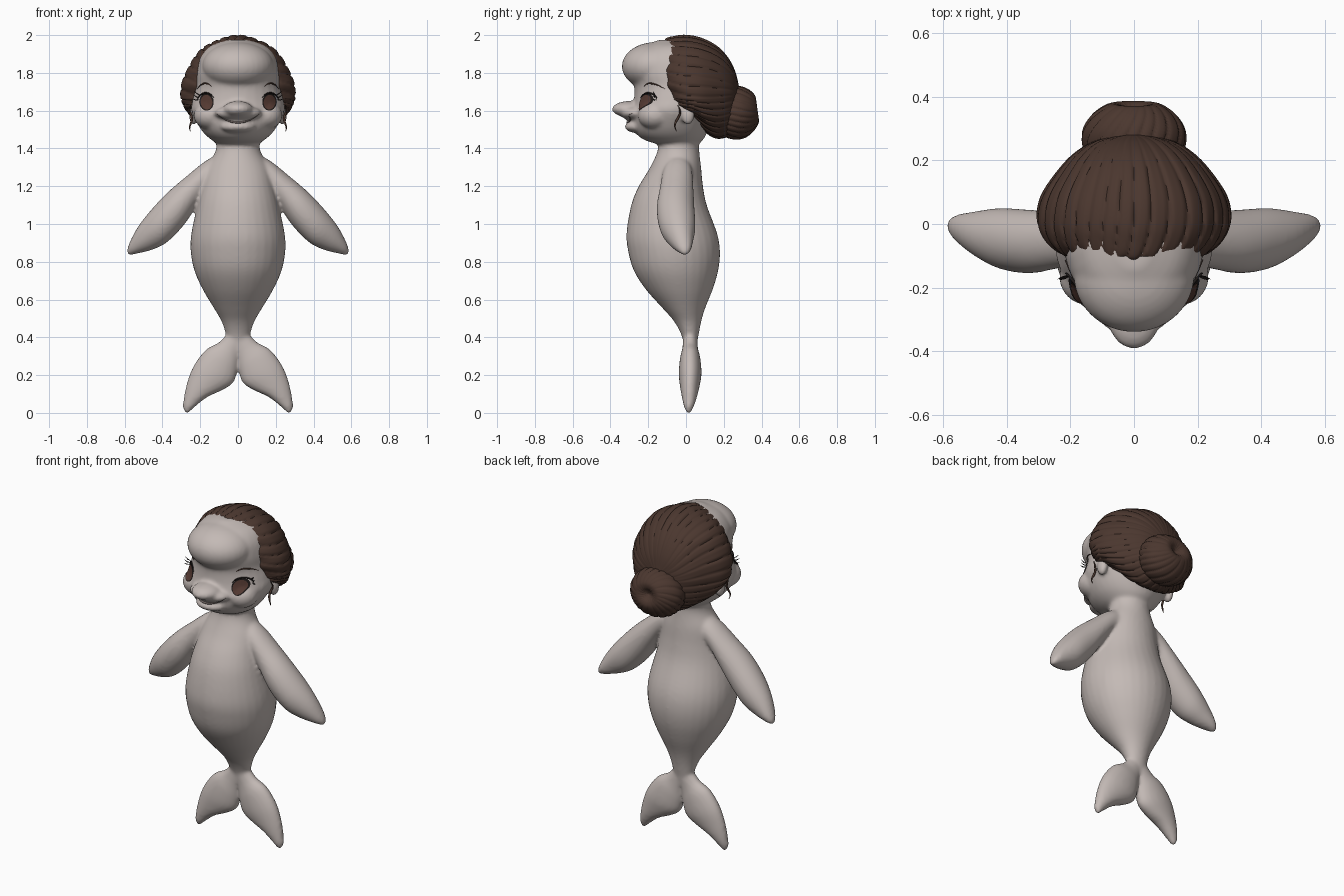
import bpy, bmesh
from math import sin, cos, pi, tau
from mathutils import Vector, Matrix
from mathutils.bvhtree import BVHTree

old = bpy.data.objects.get("Cube")
if old:
    bpy.data.objects.remove(old, do_unlink=True)


def material(name, rgb):
    mat = bpy.data.materials.new(name)
    mat.use_nodes = True
    mat.diffuse_color = (*rgb, 1)
    bsdf = mat.node_tree.nodes["Principled BSDF"]
    bsdf.inputs["Base Color"].default_value = (*rgb, 1)
    bsdf.inputs["Roughness"].default_value = 0.7
    return mat


SKIN = material("warm grey skin", (0.55, 0.49, 0.465))
HAIR = material("dark brown hair", (0.07, 0.038, 0.028))
IRIS = material("brown iris", (0.09, 0.042, 0.032))
DARK = material("lash black", (0.015, 0.011, 0.01))
CREASE = material("mouth crease", (0.2, 0.16, 0.15))


def finish(bm, name, mat, angle=None):
    bmesh.ops.recalc_face_normals(bm, faces=bm.faces[:])
    mesh = bpy.data.meshes.new(name)
    bm.to_mesh(mesh)
    bm.free()
    mesh.materials.append(mat)
    mesh.shade_smooth()
    if angle:
        mesh.set_sharp_from_angle(angle=angle)
    obj = bpy.data.objects.new(name, mesh)
    bpy.context.collection.objects.link(obj)
    return obj


def refine(stations, steps=5):
    """Catmull-Rom interpolation of rows of numbers."""
    rows = []
    last = len(stations) - 1
    for i in range(last):
        a, b = stations[max(i - 1, 0)], stations[i]
        c, d = stations[i + 1], stations[min(i + 2, last)]
        for k in range(steps):
            t = k / steps
            rows.append([q + t / 2 * (r - p + t * (2 * p - 5 * q + 4 * r - s + t * (3 * (q - r) + s - p)))
                         for p, q, r, s in zip(a, b, c, d)])
    return rows + [list(stations[-1])]


def loft(bm, rows, point, sides=32):
    """Skin rings of point(row, angle, fraction along the loft)."""
    rings = []
    for i, row in enumerate(rows):
        f = i / (len(rows) - 1)
        rings.append([bm.verts.new(point(row, tau * j / sides, f)) for j in range(sides)])
    for lo, hi in zip(rings, rings[1:]):
        for j in range(sides):
            k = (j + 1) % sides
            bm.faces.new((lo[j], lo[k], hi[k], hi[j]))
    bm.faces.new(rings[0])
    bm.faces.new(rings[-1])


def upright(row, a, f):
    z, half, front, back = row
    return (half * cos(a), (front + back) / 2 + (back - front) / 2 * sin(a), z)


def fin(side):
    def point(row, a, f):
        px, pz, qx, qz, y, h = row
        return (side * ((px + qx) / 2 + (px - qx) / 2 * cos(a)), y + h * sin(a),
                (pz + qz) / 2 + (pz - qz) / 2 * cos(a))
    return point


def blob(bm, centre, radii):
    m = Matrix.Translation(centre) @ Matrix.Diagonal((*radii, 1))
    bmesh.ops.create_uvsphere(bm, u_segments=32, v_segments=20, radius=1, matrix=m)


# Torso and head: height, half width, front, back
torso = [(0.33, 0.04, -0.01, 0.055), (0.4, 0.06, -0.02, 0.065), (0.48, 0.085, -0.06, 0.08),
         (0.55, 0.125, -0.12, 0.1), (0.65, 0.185, -0.21, 0.14), (0.75, 0.23, -0.275, 0.17),
         (0.85, 0.25, -0.305, 0.18), (0.95, 0.247, -0.315, 0.165), (1.1, 0.215, -0.29, 0.11),
         (1.2, 0.19, -0.25, 0.09), (1.3, 0.165, -0.19, 0.08), (1.39, 0.118, -0.15, 0.07),
         (1.48, 0.115, -0.14, 0.07)]
head = [(1.42, 0.1, -0.14, 0.06), (1.445, 0.14, -0.22, 0.09), (1.48, 0.18, -0.265, 0.11),
        (1.53, 0.215, -0.285, 0.13), (1.6, 0.247, -0.285, 0.15), (1.66, 0.24, -0.275, 0.18),
        (1.73, 0.225, -0.275, 0.2), (1.8, 0.22, -0.3, 0.2), (1.88, 0.2, -0.29, 0.18),
        (1.94, 0.15, -0.23, 0.14), (1.975, 0.06, -0.14, 0.05)]
# Fins: outer edge x z, inner edge x z, y centre, half thickness
flipper = [(0.08, 1.38, 0.1, 1.2, -0.04, 0.07), (0.17, 1.335, 0.16, 1.18, -0.045, 0.08),
           (0.27, 1.255, 0.215, 1.1, -0.05, 0.09), (0.37, 1.17, 0.29, 0.99, -0.055, 0.1),
           (0.46, 1.075, 0.38, 0.9, -0.045, 0.095), (0.53, 0.985, 0.46, 0.862, -0.03, 0.07),
           (0.575, 0.9, 0.54, 0.842, -0.012, 0.04), (0.59, 0.85, 0.575, 0.835, -0.005, 0.014)]
fluke = [(0.05, 0.43, -0.05, 0.4, 0.022, 0.035), (0.1, 0.375, -0.01, 0.3, 0.022, 0.042),
         (0.17, 0.335, 0.004, 0.22, 0.022, 0.055), (0.235, 0.25, 0.025, 0.16, 0.022, 0.06),
         (0.27, 0.16, 0.08, 0.122, 0.02, 0.052), (0.287, 0.08, 0.16, 0.085, 0.018, 0.04),
         (0.292, 0.03, 0.225, 0.035, 0.015, 0.026), (0.28, 0.0, 0.26, 0.0, 0.014, 0.012)]

bm = bmesh.new()
loft(bm, refine(torso), upright)
loft(bm, refine(head), upright)
for side in (-1, 1):
    loft(bm, refine(flipper), fin(side))
    loft(bm, refine(fluke), fin(side))
    blob(bm, (side * 0.145, -0.165, 1.575), (0.09, 0.09, 0.075))   # cheek
    blob(bm, (side * 0.235, 0.01, 1.575), (0.025, 0.035, 0.05))    # ear
blob(bm, (0, -0.16, 1.835), (0.19, 0.18, 0.128))    # forehead
blob(bm, (0, -0.265, 1.588), (0.125, 0.085, 0.042)) # upper lip
blob(bm, (0, -0.3, 1.608), (0.08, 0.092, 0.043))    # snout
blob(bm, (0, -0.25, 1.515), (0.095, 0.075, 0.034))  # lower lip
body = finish(bm, "body", SKIN)
remesh = body.modifiers.new("blend", "REMESH")
remesh.mode = "VOXEL"
remesh.voxel_size = 0.01
remesh.use_smooth_shade = True
soften = body.modifiers.new("soften", "SMOOTH")
soften.factor = 0.5
soften.iterations = 7

# Surface lookup for the face details
bpy.context.view_layer.update()
surface = BVHTree.FromObject(body, bpy.context.evaluated_depsgraph_get())


def on_face(x, z, lift=0.0):
    hit, normal, _, _ = surface.ray_cast(Vector((x, -1, z)), Vector((0, 1, 0)))
    return hit + normal * lift if hit else Vector((x, -0.1, z))


def strand(name, points, radius, mat, taper=True):
    curve = bpy.data.curves.new(name, "CURVE")
    curve.dimensions = "3D"
    curve.bevel_depth = radius
    curve.bevel_resolution = 2
    curve.use_fill_caps = True
    spline = curve.splines.new("POLY")
    spline.points.add(len(points) - 1)
    for i, (p, co) in enumerate(zip(spline.points, points)):
        p.co = (*co, 1)
        p.radius = 0.25 + sin(pi * i / (len(points) - 1)) if taper else 1
    curve.materials.append(mat)
    obj = bpy.data.objects.new(name, curve)
    bpy.context.collection.objects.link(obj)


def patch(name, cx, cz, rx, rz, lift, mat):
    """Oval plate that follows the face."""
    bm = bmesh.new()
    mid = bm.verts.new(on_face(cx, cz, lift))
    inner = None
    for r in (0.35, 0.7, 1):
        ring = [bm.verts.new(on_face(cx + rx * r * cos(tau * j / 28), cz + rz * r * sin(tau * j / 28), lift))
                for j in range(28)]
        for j in range(28):
            k = (j + 1) % 28
            bm.faces.new((inner[j], inner[k], ring[k], ring[j]) if inner else (mid, ring[j], ring[k]))
        inner = ring
    finish(bm, name, mat)


# Eyes, lashes, brows and loose hair on both sides
for side, word in ((1, "left"), (-1, "right")):
    patch(word + "_eye_rim", side * 0.165, 1.645, 0.038, 0.046, 0.003, DARK)
    patch(word + "_iris", side * 0.164, 1.643, 0.031, 0.039, 0.006, IRIS)
    lid = [on_face(side * (0.168 + 0.046 * cos(a)), 1.645 + 0.048 * sin(a), 0.003)
           for a in [pi * (0.05 + 0.08 * i) for i in range(11)]]
    strand(word + "_upper_lid", lid, 0.004, DARK)
    for n in range(3):
        root = on_face(side * (0.2 + 0.004 * n), 1.682 - 0.012 * n, 0.002)
        tip = root + Vector((side * 0.03, -0.012, 0.022 - 0.009 * n))
        strand(word + "_lash_%d" % n, [root, (root + tip) / 2 - Vector((0, 0, 0.004)), tip], 0.0025, DARK)
    brow = [on_face(side * (0.14 + 0.075 * t), 1.728 + 0.09 * t * (1 - t) - 0.012 * t, 0.001)
            for t in [i / 10 for i in range(11)]]
    strand(word + "_brow", brow, 0.0035, HAIR)
    lock = [(side * (0.25 + 0.006 * sin(9 * t)), -0.045 + 0.014 * sin(6 * t), 1.63 - 0.14 * t)
            for t in [i / 14 for i in range(15)]]
    strand(word + "_loose_lock", lock, 0.005, HAIR)

smile = [on_face(x, 1.537 + 3.6 * x * x, 0) for x in [0.012 * i for i in range(-10, 11)]]
strand("mouth_line", smile, 0.0045, CREASE)


def groove(a, count):
    """Narrow valleys between locks of hair."""
    return (1 - abs(sin(count * a / 2 + 0.9 * sin(3 * a)))) ** 3


# Swept-back hair: y, half width, top, bottom, hairline slant
sweep = [(-0.112, 0.215, 1.965, 1.56, 1.2), (-0.1, 0.245, 1.982, 1.55, 1.2), (-0.06, 0.285, 1.993, 1.54, 1),
         (0, 0.305, 2, 1.53, 0.6), (0.08, 0.293, 1.985, 1.48, 0.2), (0.16, 0.245, 1.945, 1.45, 0),
         (0.22, 0.19, 1.885, 1.46, 0), (0.26, 0.125, 1.81, 1.5, 0), (0.28, 0.04, 1.73, 1.61, 0)]


def hair_point(row, a, f):
    y, half, top, bottom, slant = row
    wide = 1.67
    r = 1 - 0.035 * groove(a + 0.15 * sin(3 * f), 34) + 0.008 * sin(9 * a)
    z = wide + r * sin(a) * (top - wide if sin(a) > 0 else wide - bottom)
    return (half * r * cos(a), y + slant * max(0, 1.85 - z) ** 2 + 0.004 * sin(23 * a) * (1 - f), z)


bm = bmesh.new()
loft(bm, refine(sweep), hair_point, 240)
finish(bm, "swept_hair", HAIR, 1.0)

# Coiled bun: distance along its axis, radius
coil = [(-0.09, 0.09), (-0.05, 0.14), (0, 0.163), (0.05, 0.16), (0.095, 0.13),
        (0.125, 0.085), (0.125, 0.05), (0.11, 0.025), (0.1, 0.006)]


def bun_point(row, a, f):
    t, radius = row
    r = radius * (1 - 0.07 * groove(a + 1.3 * f, 20))
    return (r * cos(a), 0.25 + t - 0.12 * r * sin(a), 1.585 + 0.85 * r * sin(a) + 0.2 * t)


bm = bmesh.new()
loft(bm, refine(coil), bun_point, 160)
finish(bm, "hair_bun", HAIR, 1.2)
